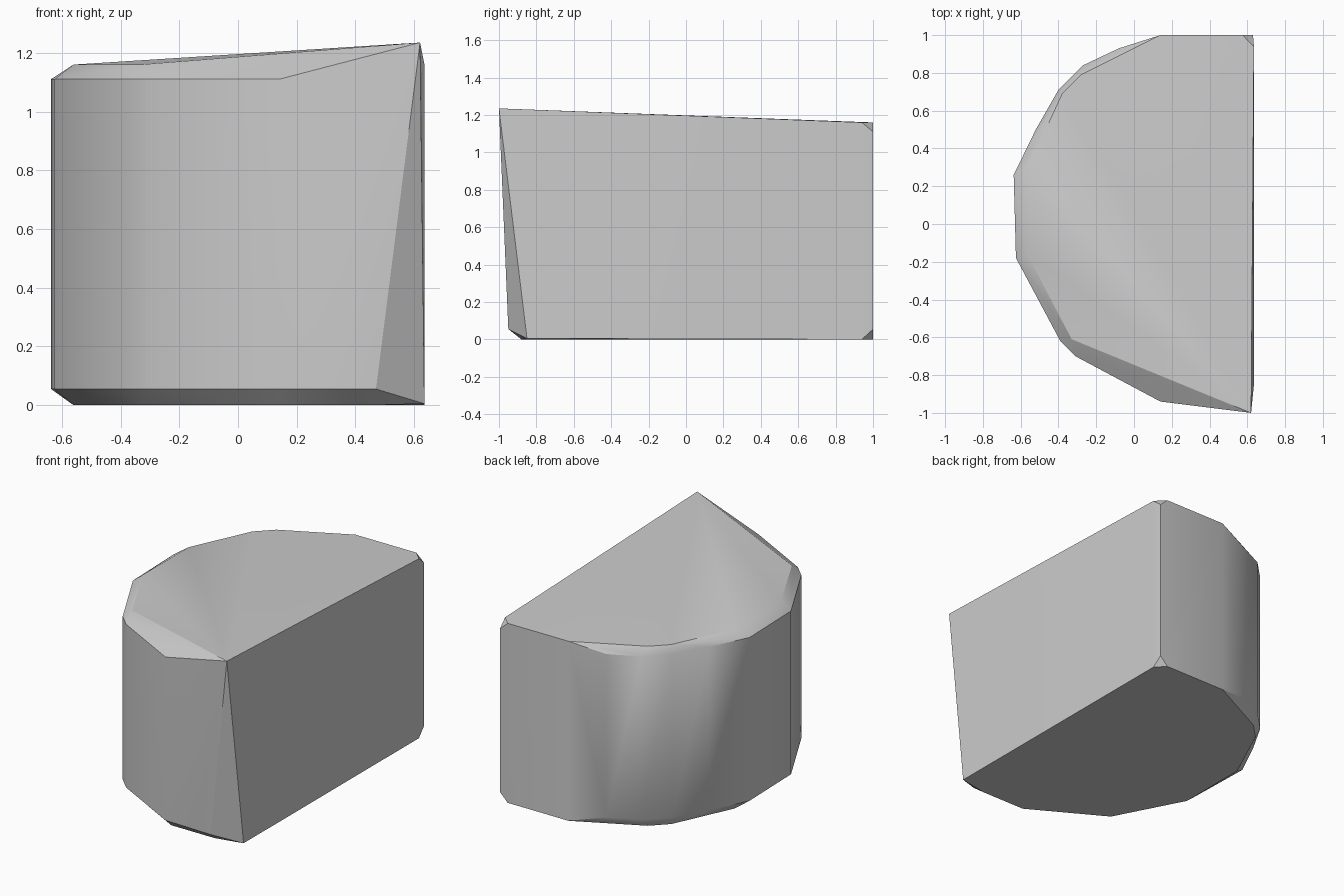
import bpy
import bmesh
import math

# Remove the default object
default_cube = bpy.data.objects.get("Cube")
if default_cube:
    bpy.data.objects.remove(default_cube, do_unlink=True)

LOW, HIGH, TOP = 0.055, 1.11, 1.16


def make_material(name, colour):
    material = bpy.data.materials.new(name)
    material.use_nodes = True
    material.diffuse_color = colour
    shader = material.node_tree.nodes["Principled BSDF"]
    shader.inputs["Base Color"].default_value = colour
    return material


def at_height(outline, height):
    """Lift a plan outline to one height."""
    return [(x, y, height) for x, y in outline]


def make_hull(name, points, material):
    """Wrap a convex solid around the given corner points."""
    mesh = bpy.data.meshes.new(name)
    bm = bmesh.new()
    for point in points:
        bm.verts.new(point)
    result = bmesh.ops.convex_hull(bm, input=bm.verts)
    loose = [v for v in bm.verts if not v.link_faces]
    bmesh.ops.delete(bm, geom=loose, context="VERTS")
    bmesh.ops.recalc_face_normals(bm, faces=bm.faces)
    bm.to_mesh(mesh)
    bm.free()
    mesh.materials.append(material)
    hull = bpy.data.objects.new(name, mesh)
    bpy.context.collection.objects.link(hull)
    return hull


# Curved wall, from the back round to the front
wall = [(0.14, 1), (-0.08, 0.93), (-0.27, 0.84), (-0.4, 0.71), (-0.52, 0.5),
        (-0.637, 0.26), (-0.625, -0.18), (-0.39, -0.62), (-0.31, -0.7),
        (0.14, -0.94)]

# Chamfered rim, shared by the upper and lower faces
rim = [(0.14, 1), (-0.28, 0.79), (-0.38, 0.69), (-0.56, 0.3),
       (-0.56, -0.17), (-0.33, -0.61)]

points = at_height(wall, LOW) + at_height(wall, HIGH)
points += at_height(rim, 0) + at_height(rim, TOP)

# Clipped corners at the back of the flat side
for outer, inner in ((0, LOW), (TOP, HIGH)):
    points += [(0.635, 0.94, outer), (0.575, 1, outer), (0.63, 1, inner)]

# Raised front corner and the leaning face below it
points += [(0.62, -1, 1.235), (0.47, -0.95, LOW), (0.635, -0.85, 0.005),
           (0.14, -0.88, 0), (0.45, -0.88, 0)]

grey = make_material("plain grey", (0.6, 0.6, 0.6, 1))
block = make_hull("rounded_block", points, grey)

# Smooth the curved wall, keep the corners crisp
bpy.ops.object.select_all(action="DESELECT")
block.select_set(True)
bpy.context.view_layer.objects.active = block
bpy.ops.object.shade_smooth_by_angle(angle=math.radians(30))
